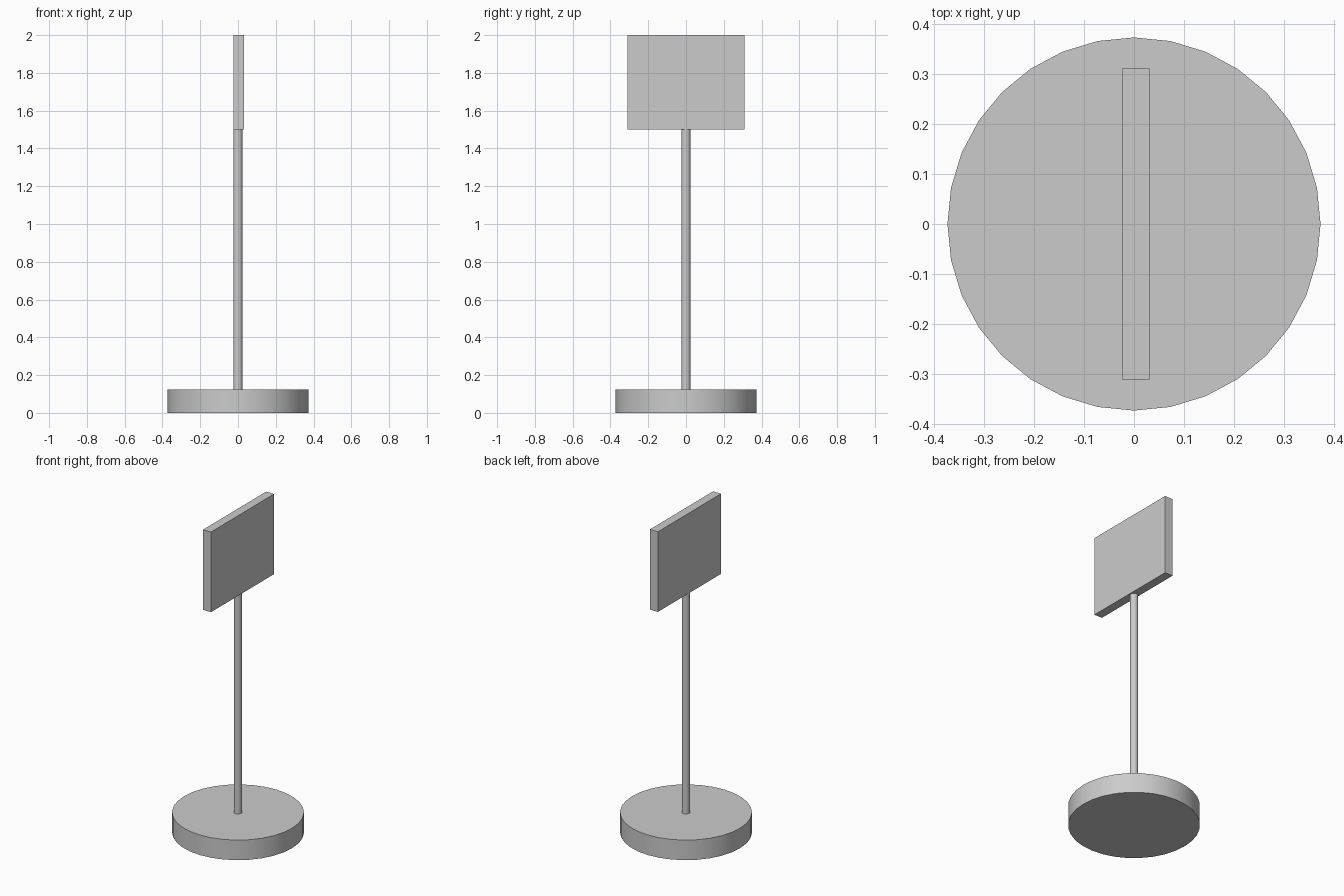
import bpy
import math

# Remove the default object
cube = bpy.data.objects.get("Cube")
if cube:
    bpy.data.objects.remove(cube, do_unlink=True)

# Single plain material
grey = bpy.data.materials.new("light_grey")
grey.use_nodes = True
grey.diffuse_color = (0.6, 0.6, 0.6, 1)
grey.node_tree.nodes["Principled BSDF"].inputs["Base Color"].default_value = grey.diffuse_color

BASE_TOP = 0.125
SIGN_BOTTOM = 1.5
SIGN_TOP = 2.0


def finish(name):
    obj = bpy.context.object
    obj.name = obj.data.name = name
    obj.data.materials.append(grey)
    return obj


def cylinder(name, radius, bottom, top):
    """Upright round part with smooth sides and sharp rims."""
    bpy.ops.mesh.primitive_cylinder_add(
        vertices=32, radius=radius, depth=top - bottom,
        location=(0, 0, (bottom + top) / 2))
    bpy.ops.object.shade_smooth_by_angle(angle=math.radians(30))
    return finish(name)


def box(name, low, high):
    """Flat-faced block between two corners."""
    bpy.ops.mesh.primitive_cube_add(
        size=1, location=[(a + b) / 2 for a, b in zip(low, high)])
    obj = finish(name)
    size = [b - a for a, b in zip(low, high)]
    for vert in obj.data.vertices:
        vert.co = [c * s for c, s in zip(vert.co, size)]
    return obj


# Round foot, slim pole and the sign board on top
cylinder("base", 0.373, 0, BASE_TOP)
cylinder("pole", 0.0235, BASE_TOP, SIGN_BOTTOM)
box("sign_board", (-0.024, -0.311, SIGN_BOTTOM), (0.031, 0.311, SIGN_TOP))
